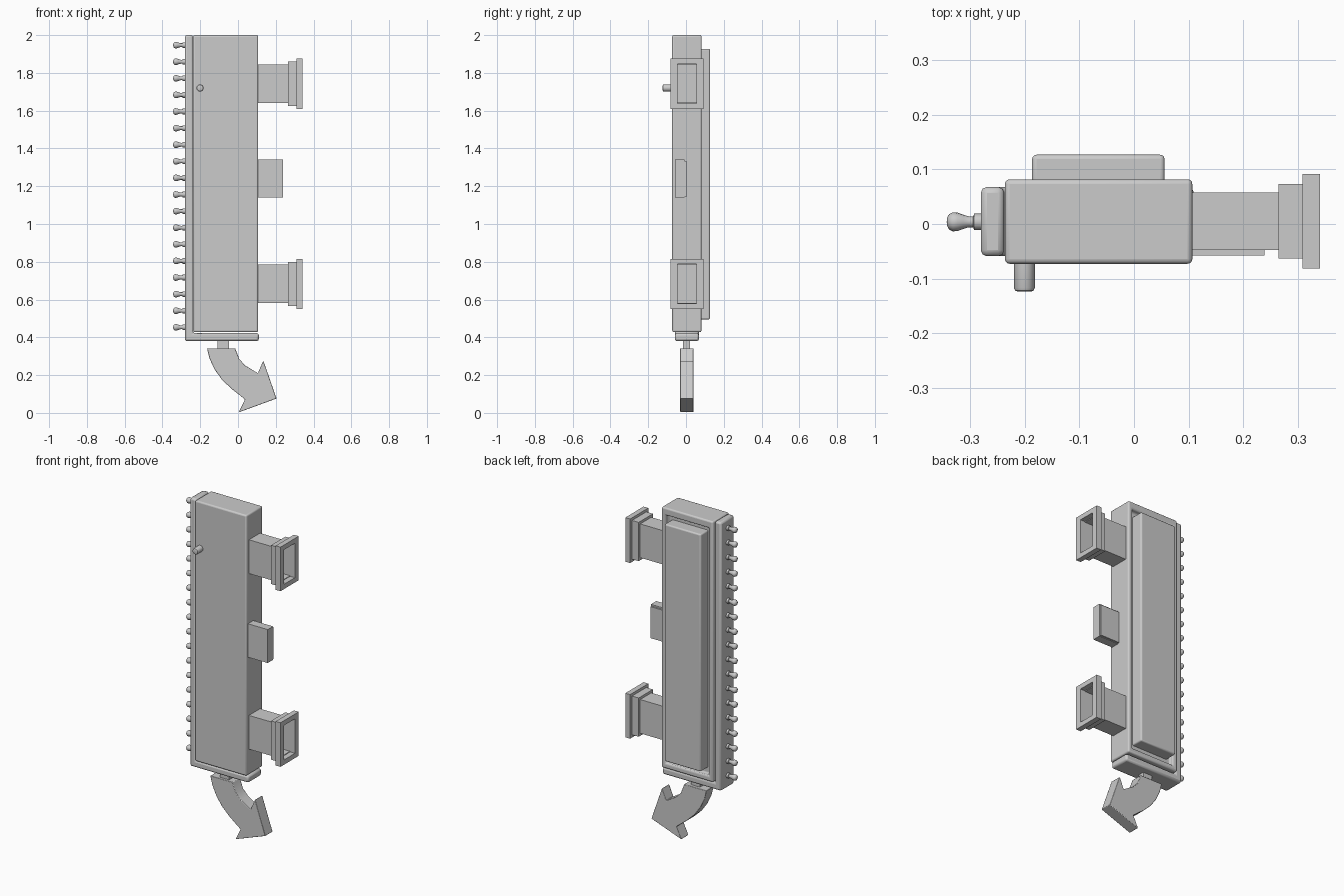
import bpy, bmesh, math
from mathutils import Matrix, Vector

if "Cube" in bpy.data.objects:
    bpy.data.objects.remove(bpy.data.objects["Cube"])


def finish(name, bm, bevel=0.0, segs=3):
    bmesh.ops.recalc_face_normals(bm, faces=bm.faces)
    me = bpy.data.meshes.new(name)
    bm.to_mesh(me)
    bm.free()
    ob = bpy.data.objects.new(name, me)
    bpy.context.collection.objects.link(ob)
    if bevel:
        m = ob.modifiers.new("bevel", "BEVEL")
        m.width, m.segments, m.limit_method = bevel, segs, "ANGLE"
    bpy.ops.object.select_all(action="DESELECT")
    ob.select_set(True)
    bpy.context.view_layer.objects.active = ob
    bpy.ops.object.shade_smooth_by_angle(angle=math.radians(35))
    return ob


def add_box(bm, x, y, z):
    size = Matrix.Diagonal((x[1] - x[0], y[1] - y[0], z[1] - z[0], 1))
    mid = Vector((sum(x) / 2, sum(y) / 2, sum(z) / 2))
    bmesh.ops.create_cube(bm, size=1, matrix=Matrix.Translation(mid) @ size)


def box(name, x, y, z, bevel=0.0):
    bm = bmesh.new()
    add_box(bm, x, y, z)
    return finish(name, bm, bevel)


def prism(name, pts, y, bevel=0.0):
    """Extrude an x-z outline along y."""
    bm = bmesh.new()
    face = bm.faces.new([bm.verts.new((px, y[0], pz)) for px, pz in pts])
    geo = bmesh.ops.extrude_face_region(bm, geom=[face])["geom"]
    bmesh.ops.translate(bm, vec=(0, y[1] - y[0], 0),
                        verts=[v for v in geo if isinstance(v, bmesh.types.BMVert)])
    return finish(name, bm, bevel, 2)


def lathe(name, profile, matrix, n=20):
    """Spin (radius, height) points round local z."""
    bm = bmesh.new()
    vs = [bm.verts.new((r, 0, h)) for r, h in profile]
    edges = [bm.edges.new(p) for p in zip(vs, vs[1:])]
    bmesh.ops.spin(bm, geom=vs + edges, axis=(0, 0, 1), cent=(0, 0, 0),
                   angle=math.tau, steps=n)
    bmesh.ops.remove_doubles(bm, verts=bm.verts, dist=1e-5)
    bm.transform(matrix)
    return finish(name, bm)


# main case with a shallow recess in the back, holding a raised panel
case = box("case", (-0.237, 0.107), (-0.073, 0.082), (0.427, 2.0))
cutter = box("recess_cutter", (-0.208, 0.079), (0.055, 0.2), (0.46, 1.955))
cutter.hide_render = True
cutter.hide_set(True)
cut = case.modifiers.new("recess", "BOOLEAN")
cut.object, cut.operation, cut.solver = cutter, "DIFFERENCE", "EXACT"
bev = case.modifiers.new("bevel", "BEVEL")
bev.width, bev.segments, bev.limit_method = 0.009, 3, "ANGLE"
box("back_panel", (-0.187, 0.056), (0.045, 0.127), (0.495, 1.927), 0.008)

# L-shaped rail along the left side and bottom
prism("edge_rail", [(-0.281, 2.0), (-0.281, 0.38), (0.11, 0.38), (0.11, 0.422),
                    (-0.238, 0.422), (-0.238, 2.0)], (-0.059, 0.068), 0.011)

# row of small knobs
knob = [(0, -0.01), (0.015, -0.01), (0.015, 0.013), (0.010, 0.015), (0.010, 0.023),
        (0.013, 0.033), (0.017, 0.044), (0.0175, 0.052), (0.014, 0.059),
        (0.008, 0.0625), (0, 0.0635)]
for i in range(18):
    at = Matrix.Translation((-0.28, 0.004, 0.453 + i * 1.494 / 17))
    lathe(f"knob_{i + 1}", knob, at @ Matrix.Rotation(-math.pi / 2, 4, "Y"), 16)

# front pin
lathe("front_pin", [(0, -0.01), (0.019, -0.01), (0.019, 0.044), (0.017, 0.049),
                    (0.012, 0.051), (0, 0.051)],
      Matrix.Translation((-0.201, -0.073, 1.72)) @ Matrix.Rotation(math.pi / 2, 4, "X"))


def port(name, zc):
    """Hollow stepped duct: rectangular rings from the case outwards, then back inside."""
    yc = 0.005
    rings = [(0.100, 0.053, 0.102), (0.265, 0.053, 0.102), (0.265, 0.068, 0.117),
             (0.309, 0.068, 0.117), (0.309, 0.087, 0.133), (0.341, 0.087, 0.133),
             (0.341, 0.051, 0.104), (0.309, 0.051, 0.104), (0.309, 0.050, 0.100),
             (0.112, 0.050, 0.100)]
    bm = bmesh.new()
    loops = [[bm.verts.new((x, yc + a * hy, zc + b * hz))
              for a, b in ((-1, -1), (1, -1), (1, 1), (-1, 1))] for x, hy, hz in rings]
    for p, q in zip(loops, loops[1:]):
        for i in range(4):
            j = (i + 1) % 4
            bm.faces.new((p[i], p[j], q[j], q[i]))
    bm.faces.new(loops[0])
    bm.faces.new(loops[-1])
    finish(name, bm)


port("upper_port", 1.743)
port("lower_port", 0.683)

# middle lug made of two plates
box("lug", (0.10, 0.239), (-0.058, -0.007), (1.14, 1.342))
box("lug_backing", (0.10, 0.236), (-0.01, 0.003), (1.143, 1.333))

# stem and curved arrow underneath
box("stem", (-0.108, -0.048), (-0.016, 0.022), (0.33, 0.39))
arrow = [(-0.164, 0.342), (-0.151, 0.288), (-0.124, 0.230), (-0.085, 0.176),
         (-0.035, 0.128), (0.042, 0.072), (0.004, 0.005), (0.204, 0.076),
         (0.134, 0.277), (0.105, 0.210), (0.040, 0.250), (0.008, 0.283), (-0.015, 0.342)]
arrow[5:7] = [(0.037, 0.072), (0.004, 0.003)]
prism("arrow", arrow, (-0.031, 0.04), 0.003)
